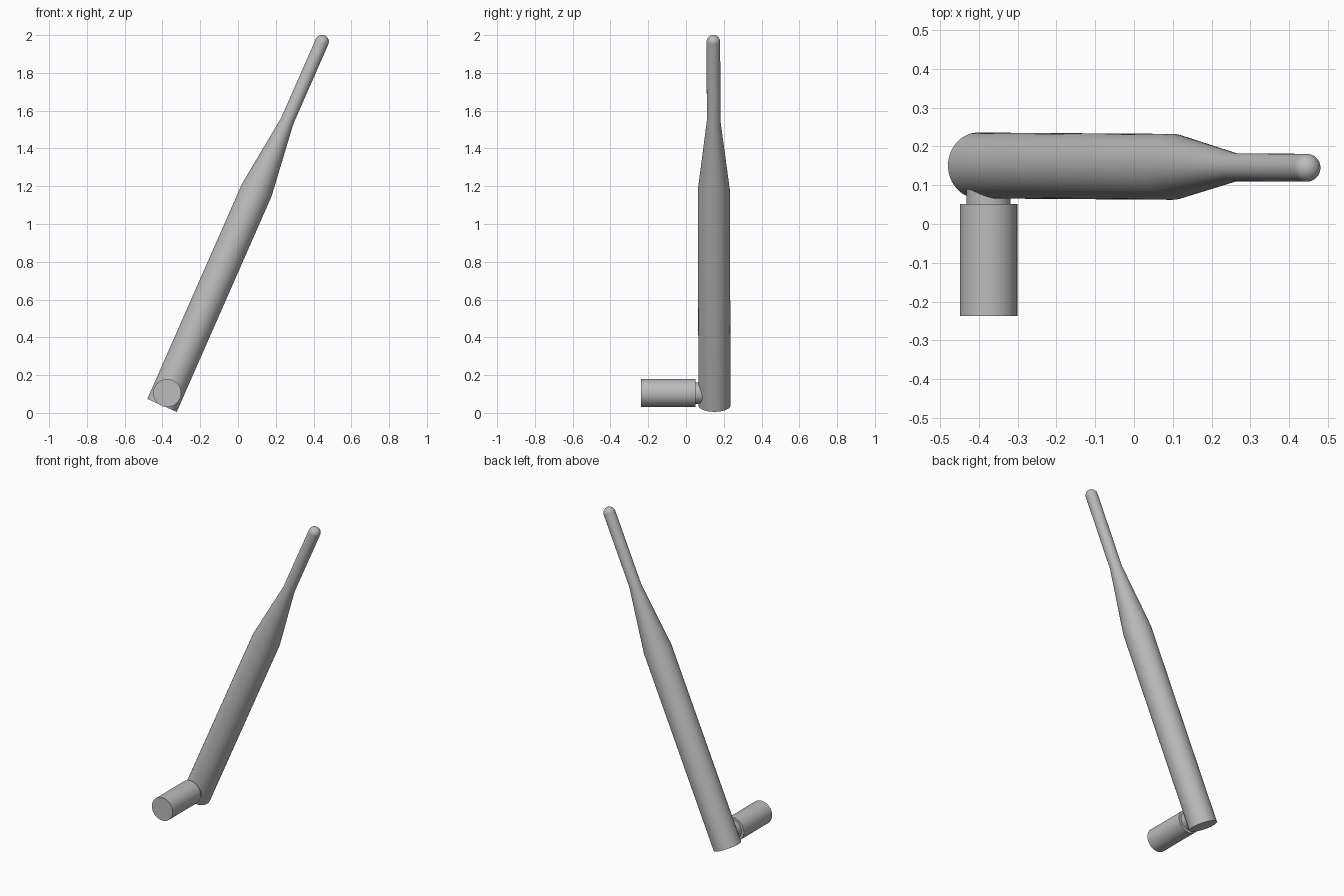
import bpy, math
from mathutils import Vector

cube = bpy.data.objects.get("Cube")
if cube:
    bpy.data.objects.remove(cube, do_unlink=True)

grey = bpy.data.materials.new("mid_grey")
grey.use_nodes = True
colour = (0.5, 0.5, 0.5, 1)
grey.diffuse_color = colour
grey.node_tree.nodes["Principled BSDF"].inputs["Base Color"].default_value = colour


def turned(name, profile, start, end, sides=48):
    """Closed solid of revolution: (radius, distance) profile along start -> end."""
    verts, faces = [], []
    for r, d in profile:
        for i in range(sides):
            a = math.tau * i / sides
            verts.append((r * math.cos(a), r * math.sin(a), d))
    for k in range(len(profile) - 1):
        for i in range(sides):
            j = (i + 1) % sides
            a, b = k * sides, (k + 1) * sides
            faces.append((a + i, a + j, b + j, b + i))
    faces.append(tuple(reversed(range(sides))))
    faces.append(tuple(range(len(verts) - sides, len(verts))))
    mesh = bpy.data.meshes.new(name)
    mesh.from_pydata(verts, [], faces)
    mesh.materials.append(grey)
    ob = bpy.data.objects.new(name, mesh)
    bpy.context.collection.objects.link(ob)
    ob.location = start
    ob.rotation_mode = 'QUATERNION'
    ob.rotation_quaternion = (Vector(end) - Vector(start)).to_track_quat('Z', 'Y')
    bpy.ops.object.select_all(action='DESELECT')
    ob.select_set(True)
    bpy.context.view_layer.objects.active = ob
    bpy.ops.object.shade_smooth_by_angle(angle=math.radians(30))
    return ob


# Leaning antenna: thick sleeve, tapered shoulder, thin rod, domed tip
base, tip = Vector((-0.402, 0.151, 0.04)), Vector((0.445, 0.145, 1.965))
length, rod = (tip - base).length, 0.036
profile = [(0.085, 0), (0.085, 1.245), (rod, 1.645)]
for i in range(9):
    a = math.radians(88) * i / 8
    profile.append((rod * math.cos(a), length + rod * math.sin(a)))
turned("antenna_sleeve", profile, base, tip)

# Connector barrel pointing forwards, and the hinge pin joining it to the sleeve
hub = Vector((-0.375, 0, 0.105))
front, back, inside = (hub + Vector((0, y, 0)) for y in (-0.237, 0.051, 0.13))
turned("connector_barrel", [(0.074, 0), (0.074, (back - front).length)], front, back)
turned("hinge_pin", [(0.057, 0), (0.057, (inside - back).length)], back, inside)
